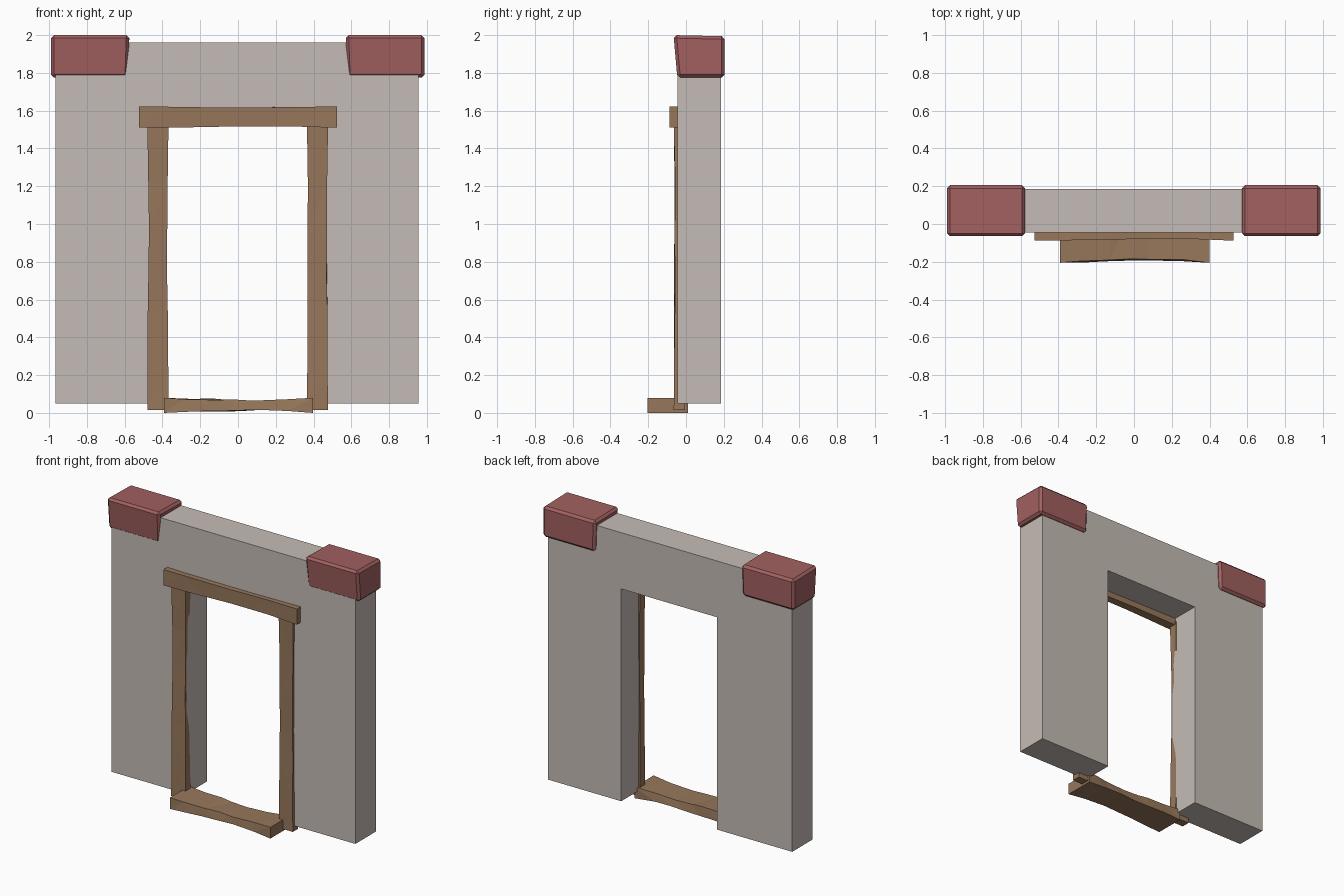
import bpy
import bmesh
import random
from mathutils import Vector

random.seed(4)
if "Cube" in bpy.data.objects:
    bpy.data.objects.remove(bpy.data.objects["Cube"], do_unlink=True)


def material(name, rgb):
    mat = bpy.data.materials.new(name)
    mat.use_nodes = True
    mat.diffuse_color = (*rgb, 1)
    mat.node_tree.nodes["Principled BSDF"].inputs["Base Color"].default_value = (*rgb, 1)
    return mat


plaster = material("warm grey plaster", (0.56, 0.50, 0.465))
wood = material("brown wood", (0.31, 0.185, 0.105))
stone = material("dull red stone", (0.36, 0.117, 0.117))


def finish(name, bm, mat):
    bmesh.ops.recalc_face_normals(bm, faces=bm.faces)
    mesh = bpy.data.meshes.new(name)
    bm.to_mesh(mesh)
    bm.free()
    mesh.materials.append(mat)
    obj = bpy.data.objects.new(name, mesh)
    bpy.context.collection.objects.link(obj)
    return obj


def box(low, high):
    """Box mesh spanning two corners."""
    low, high = Vector(low), Vector(high)
    bm = bmesh.new()
    bmesh.ops.create_cube(bm, size=1)
    for v in bm.verts:
        v.co = (low + high) / 2 + v.co * (high - low)
    return bm


def worn_beam(name, low, high, axis, wear=0.005):
    """Timber with a few cuts along its length, nicked inward at the edges."""
    bm = box(low, high)
    middle = (Vector(low) + Vector(high)) / 2
    length = high[axis] - low[axis]
    for fraction in (0.15, 0.34, 0.48, 0.62, 0.8):
        point, normal = Vector(low), Vector()
        point[axis] += length * fraction
        normal[axis] = 1
        cut = bmesh.ops.bisect_plane(
            bm, geom=bm.verts[:] + bm.edges[:] + bm.faces[:],
            plane_co=point, plane_no=normal)
        for v in [g for g in cut["geom_cut"] if isinstance(g, bmesh.types.BMVert)]:
            for i in range(3):
                if i == axis:
                    v.co[i] += random.uniform(-0.03, 0.03)
                else:
                    side = 1 if v.co[i] > middle[i] else -1
                    v.co[i] -= side * random.uniform(0, wear)
    bmesh.ops.triangulate(bm, faces=[f for f in bm.faces if abs(f.normal[axis]) < 0.9])
    return finish(name, bm, wood)


def capstone(name, low, high, inner):
    """Rough chamfered block; its inner end and lower front lean inward."""
    bm = box(low, high)
    for v in bm.verts:
        lower = v.co.z < 1.9
        if lower and v.co.y < 0:
            v.co.y += 0.02
        if lower and v.co.x * inner > (low[0] + high[0]) / 2 * inner:
            v.co.x -= inner * 0.008
        if not lower and v.co.y > 0:
            v.co.z -= 0.006
    bmesh.ops.bevel(bm, geom=bm.edges[:], offset=0.016, segments=1,
                    affect='EDGES', profile=0.5)
    return finish(name, bm, stone)


# Wall with a doorway open to the ground
outline = [(-0.965, 0.05), (-0.375, 0.05), (-0.375, 1.56), (0.38, 1.56),
           (0.38, 0.05), (0.955, 0.05), (0.955, 1.96), (-0.965, 1.96)]
bm = bmesh.new()
face = bm.faces.new([bm.verts.new((x, -0.045, z)) for x, z in outline])
grown = bmesh.ops.extrude_face_region(bm, geom=[face])
bmesh.ops.translate(bm, vec=(0, 0.23, 0),
                    verts=[g for g in grown["geom"] if isinstance(g, bmesh.types.BMVert)])
finish("wall", bm, plaster)

# Timber door frame
worn_beam("right_post", (-0.48, -0.065, 0.015), (-0.368, -0.005, 1.53), 2)
worn_beam("left_post", (0.365, -0.065, 0.015), (0.477, -0.005, 1.53), 2)
worn_beam("lintel", (-0.525, -0.088, 1.51), (0.525, -0.015, 1.622), 0)
worn_beam("doorstep", (-0.392, -0.205, 0), (0.398, 0.01, 0.08), 0, 0.01)

# Stones at the upper corners
capstone("right_capstone", (-0.99, -0.066, 1.775), (-0.575, 0.205, 2), 1)
capstone("left_capstone", (0.57, -0.066, 1.775), (0.987, 0.205, 2), -1)
